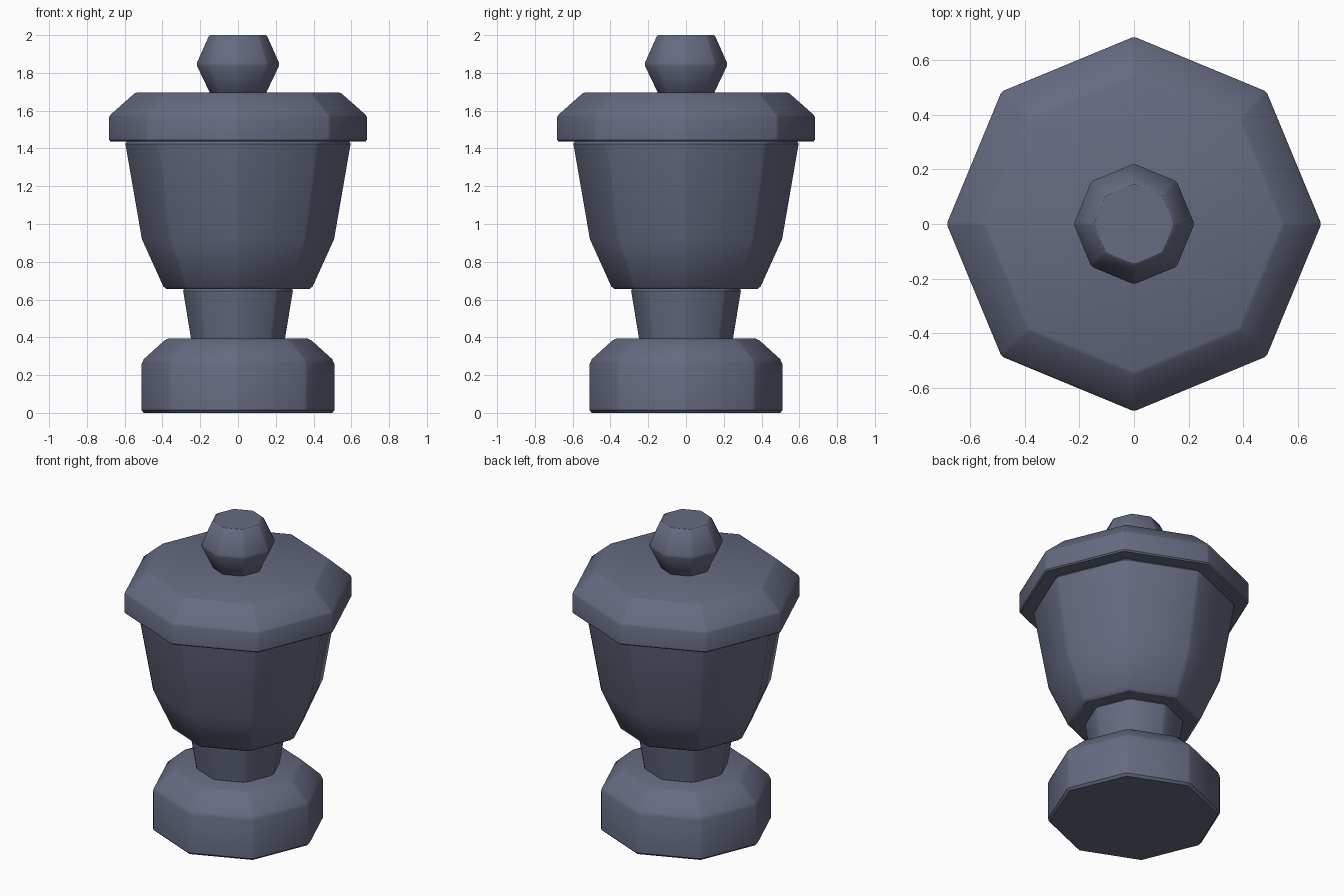
import bpy, bmesh
from math import cos, sin, pi

SIDES = 8

cube = bpy.data.objects.get("Cube")
if cube:
    bpy.data.objects.remove(cube, do_unlink=True)

stone = bpy.data.materials.new("slate_blue_stone")
stone.use_nodes = True
stone.diffuse_color = (0.13, 0.145, 0.22, 1)
bsdf = next(n for n in stone.node_tree.nodes if n.type == 'BSDF_PRINCIPLED')
bsdf.inputs["Base Color"].default_value = stone.diffuse_color
bsdf.inputs["Roughness"].default_value = 0.8


def turned_part(name, profile, bevel):
    """Closed octagonal solid from (radius, height) pairs, bottom to top."""
    bm = bmesh.new()
    rings = [[bm.verts.new((r * cos(2 * pi * i / SIDES), r * sin(2 * pi * i / SIDES), z))
              for i in range(SIDES)] for r, z in profile]
    for low, high in zip(rings, rings[1:]):
        for i in range(SIDES):
            j = (i + 1) % SIDES
            bm.faces.new((low[i], low[j], high[j], high[i]))
    bm.faces.new(rings[0][::-1])
    bm.faces.new(rings[-1])
    mesh = bpy.data.meshes.new(name)
    bm.to_mesh(mesh)
    bm.free()
    mesh.materials.append(stone)
    obj = bpy.data.objects.new(name, mesh)
    bpy.context.collection.objects.link(obj)

    # Narrow chamfer on the edges, applied so the shading follows it
    mod = obj.modifiers.new("chamfer", 'BEVEL')
    mod.width = bevel
    mod.segments = 1
    mod.limit_method = 'ANGLE'
    mod.angle_limit = pi / 9
    bpy.ops.object.select_all(action='DESELECT')
    obj.select_set(True)
    bpy.context.view_layer.objects.active = obj
    bpy.ops.object.modifier_apply(modifier=mod.name)
    bpy.ops.object.shade_smooth_by_angle(angle=pi / 6)
    return obj


# Foot and stem
turned_part("base", [(0.515, 0), (0.515, 0.275), (0.385, 0.393)], 0.014)
turned_part("stem", [(0.252, 0.38), (0.298, 0.66)], 0.014)

# Bowl
turned_part("bowl", [(0.395, 0.655), (0.515, 0.92), (0.605, 1.44)], 0.016)

# Lid and its knob
turned_part("lid", [(0.685, 1.438), (0.685, 1.573), (0.547, 1.695)], 0.008)
turned_part("knob", [(0.15, 1.69), (0.224, 1.845), (0.155, 2.0)], 0.008)
